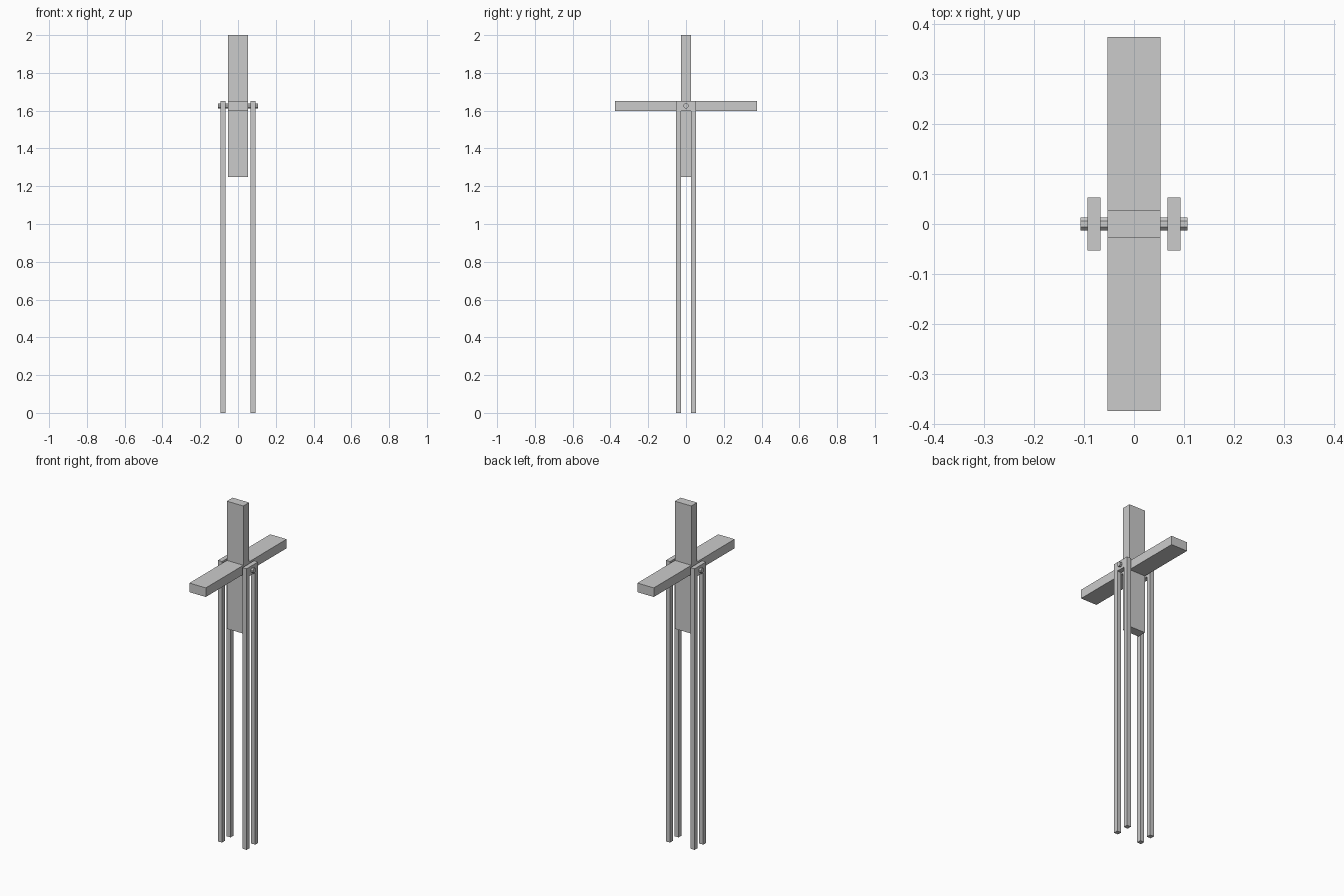
import bpy, math

if "Cube" in bpy.data.objects:
    bpy.data.objects.remove(bpy.data.objects["Cube"])

U = 0.0267          # basic plank thickness
H = 1.625           # axle height


def extrude_x(name, profile, x0, x1):
    """Extrude a (y, z) outline along x."""
    n = len(profile)
    verts = [(x, y, z) for x in (x0, x1) for y, z in profile]
    faces = [tuple(reversed(range(n))), tuple(range(n, 2 * n))]
    faces += [(i, (i + 1) % n, n + (i + 1) % n, n + i) for i in range(n)]
    me = bpy.data.meshes.new(name)
    me.from_pydata(verts, [], faces)
    me.update()
    ob = bpy.data.objects.new(name, me)
    bpy.context.collection.objects.link(ob)
    return ob


# Four-armed cross that turns on the axle
L = 0.375
quarter = [(U, U), (U, L), (-U, L)]
cross = []
for k in range(4):
    c, s = [(1, 0), (0, 1), (-1, 0), (0, -1)][k]
    cross += [(c * y - s * z, H + s * y + c * z) for y, z in quarter]
extrude_x("paddle_cross", cross, -2 * U, 2 * U)

# Upright frames, an upside-down U on each side
top = H + U
frame = [(-2 * U, 0), (-U, 0), (-U, H - U), (U, H - U),
         (U, 0), (2 * U, 0), (2 * U, top), (-2 * U, top)]
for side, x in (("left", -3 * U), ("right", 3 * U)):
    extrude_x(side + "_frame", frame, x - U / 2, x + U / 2)

# Octagonal axle
R = 0.0144
axle = [(R * math.cos(math.radians(22.5 + 45 * i)),
         H + R * math.sin(math.radians(22.5 + 45 * i))) for i in range(8)]
extrude_x("axle", axle, -4 * U, 4 * U)
